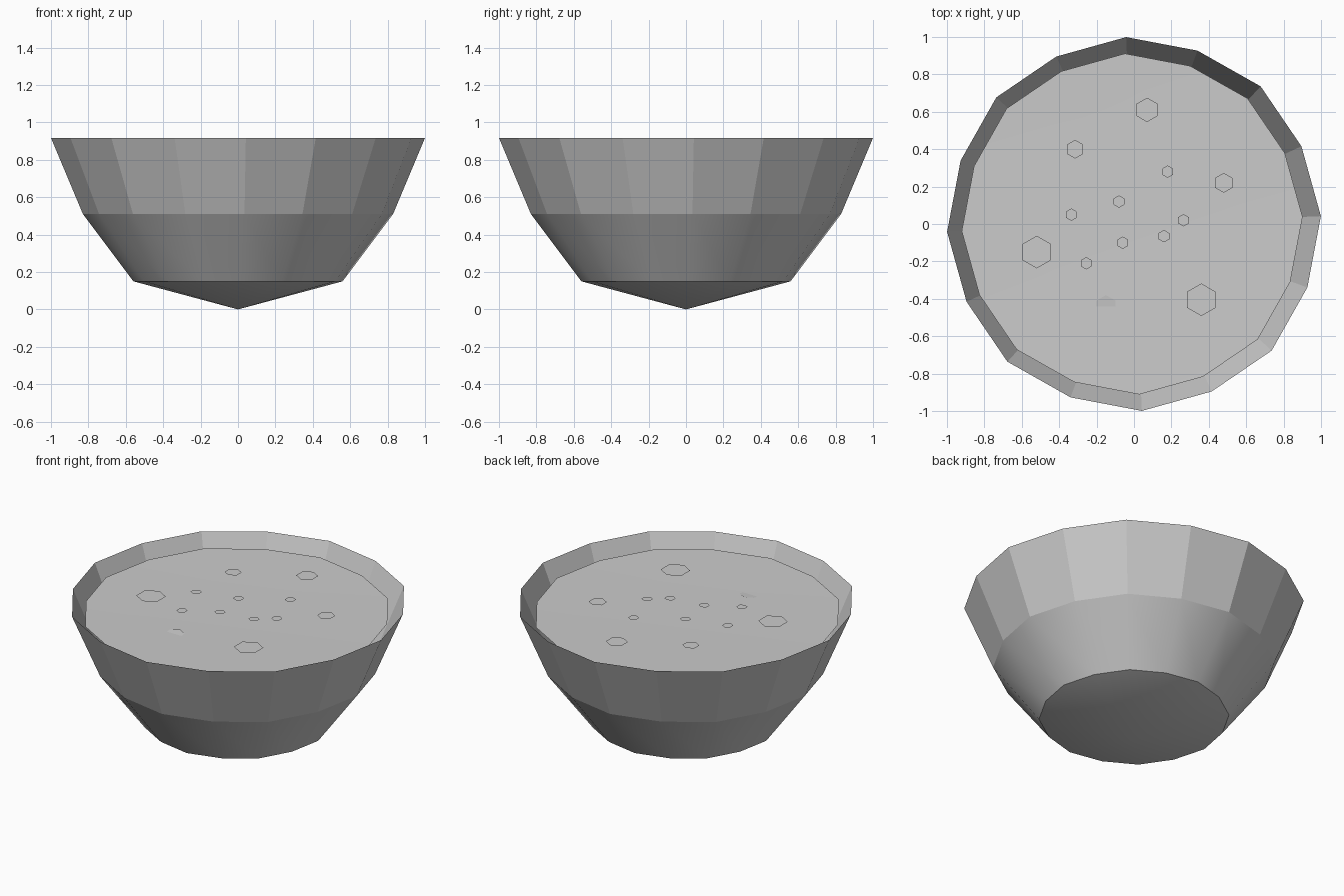
import bpy, math

if "Cube" in bpy.data.objects:
    bpy.data.objects.remove(bpy.data.objects["Cube"])

SEG = 16
PHASE = math.radians(2.4)


def lathe(name, profile, centre=(0, 0), seg=SEG, phase=PHASE, flat_bands=(), sharp_rings=(), odd=1.0):
    """Revolve (radius, z) points; the first point is a tip. Odd spokes are scaled by odd."""
    verts = [(centre[0], centre[1], profile[0][1])]
    for r, z in profile[1:]:
        for i in range(seg):
            a = phase + 2 * math.pi * i / seg
            k = r * (odd if i % 2 else 1.0)
            verts.append((centre[0] + k * math.cos(a), centre[1] + k * math.sin(a), z))
    faces, smooth = [], []
    up = name != "bowl"  # the bowl faces outwards, everything else upwards
    for band in range(len(profile) - 1):
        b = 1 + band * seg
        for i in range(seg):
            j = (i + 1) % seg
            if band == 0:
                f = (0, b + i, b + j)
            else:
                f = (b - seg + i, b + i, b + j, b - seg + j)
            faces.append(f if up else f[::-1])
            smooth.append(band not in flat_bands)
    me = bpy.data.meshes.new(name)
    me.from_pydata(verts, [], faces)
    me.polygons.foreach_set("use_smooth", smooth)
    for e in me.edges:
        a, b = e.vertices
        if a and b and (a - 1) // seg == (b - 1) // seg and (a - 1) // seg in sharp_rings:
            e.use_edge_sharp = True
    me.update()
    ob = bpy.data.objects.new(name, me)
    bpy.context.collection.objects.link(ob)
    return ob


# Thin bowl: smooth base and lower wall, faceted upper wall
lathe("bowl", [(0, 0), (0.56, 0.15), (0.83, 0.51), (1.0, 0.915)],
      flat_bands={2}, sharp_rings={0, 1}, odd=0.987)

# Liquid surface, held just inside the wall
lathe("liquid", [(0, 0.832), (0.5, 0.833), (0.912, 0.84)], centre=(-0.01, 0), odd=0.987)

# Hexagonal bubbles floating just over the liquid: x, y, radius
bubbles = [
    (-0.52, -0.15, 0.087), (0.36, -0.405, 0.087), (0.07, 0.61, 0.065),
    (-0.315, 0.40, 0.05), (0.48, 0.22, 0.053), (0.18, 0.28, 0.033),
    (-0.08, 0.12, 0.033), (-0.335, 0.05, 0.033), (0.265, 0.02, 0.033),
    (0.16, -0.065, 0.033), (-0.06, -0.10, 0.033), (-0.255, -0.21, 0.033),
]
for n, (x, y, r) in enumerate(bubbles, 1):
    lathe(f"bubble_{n}", [(0, 0.868), (r, 0.868)], (x, y), 6, math.pi / 6)

# One bubble level with the surface, partly under it
sunk = lathe("sunken_bubble", [(0, 0), (0.06, 0)], (0, 0), 6, math.pi / 6)
sunk.location = (-0.15, -0.44, 0.833)
sunk.rotation_euler = (math.radians(5), 0, 0)
